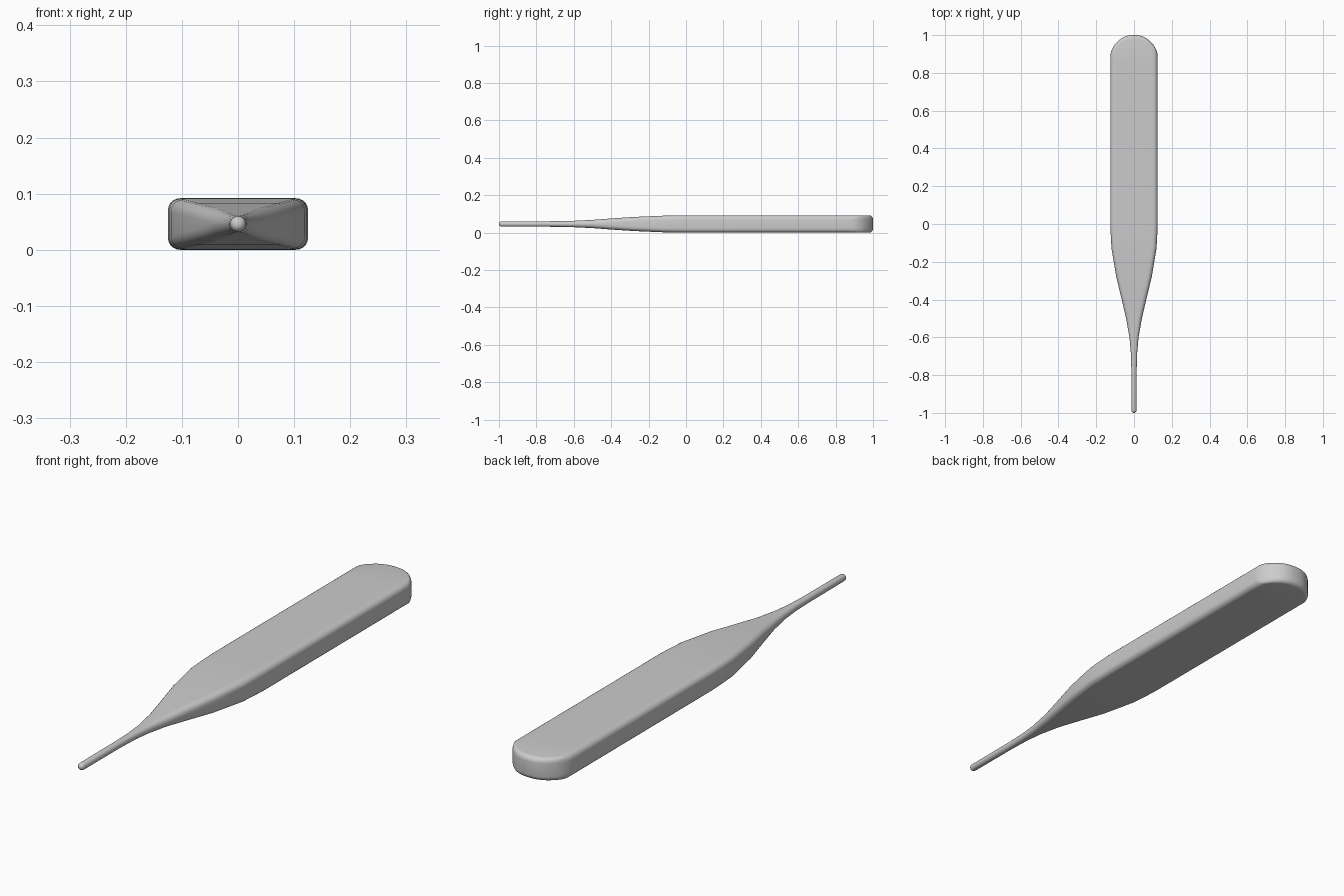
import bpy, bmesh, math

if "Cube" in bpy.data.objects:
    bpy.data.objects.remove(bpy.data.objects["Cube"])

MID = 0.046
ARC = 5     # segments per rounded corner
FLAT = 12   # segments across the broad faces


def upper_half(w, h, c):
    """Upper half of a rounded rectangle, from +x round to -x."""
    pts = [(w, 0.0)]
    for i in range(ARC + 1):
        a = math.pi / 2 * i / ARC
        pts.append((w - c + c * math.cos(a), h - c + c * math.sin(a)))
    for i in range(1, FLAT):
        pts.append(((w - c) * (1 - 2 * i / FLAT), h))
    for i in range(ARC + 1):
        a = math.pi / 2 * (1 + i / ARC)
        pts.append((-w + c + c * math.cos(a), h - c + c * math.sin(a)))
    pts.append((-w, 0.0))
    return pts


def add_ring(bm, w, h, y, c, bow=0.0):
    up = upper_half(w, h, c)
    pts = up + [(x, -z) for x, z in reversed(up[1:-1])]
    return [bm.verts.new((x, y - bow * (abs(x) / 0.125) ** 2.5, MID + z)) for x, z in pts]


def cap(bm, ring):
    """Close a ring with strips joining upper and lower points."""
    n, half = len(ring), len(ring) // 2
    for i in range(half):
        quad = [ring[i], ring[i + 1], ring[(n - i - 1) % n], ring[(n - i) % n]]
        bm.faces.new(list(dict.fromkeys(quad)))


bm = bmesh.new()
rings = []

# rounded handle tip
for i in range(1, 5):
    a = math.pi / 2 * i / 5
    r = 0.014 * math.sin(a)
    rings.append(add_ring(bm, r, r, -0.986 - 0.014 * math.cos(a), r * 0.95))

# handle and flaring neck: y, half width, half height
for y, w, h in [(-0.986, 0.014, 0.014), (-0.76, 0.0145, 0.0145), (-0.68, 0.017, 0.015),
                (-0.6, 0.024, 0.017), (-0.5, 0.042, 0.022), (-0.4, 0.065, 0.0295),
                (-0.28, 0.094, 0.0375), (-0.13, 0.119, 0.044), (-0.06, 0.123, 0.0455),
                (0.0, 0.125, 0.046), (0.85, 0.125, 0.046)]:
    rings.append(add_ring(bm, w, h, y, min(0.022, h * 0.95)))

# bowed blade end with rounded edge
R = 0.02
for i in range(6):
    a = math.pi / 2 * i / 5
    d = R * (1 - math.cos(a))
    rings.append(add_ring(bm, 0.125 - d, 0.046 - d, 1 - R + R * math.sin(a), 0.022 - d * 0.7, 0.085))

for a, b in zip(rings, rings[1:]):
    n = len(a)
    for i in range(n):
        j = (i + 1) % n
        bm.faces.new((a[i], a[j], b[j], b[i]))
cap(bm, rings[0])
cap(bm, rings[-1])
bmesh.ops.recalc_face_normals(bm, faces=bm.faces)

mesh = bpy.data.meshes.new("paddle")
bm.to_mesh(mesh)
bm.free()
paddle = bpy.data.objects.new("paddle", mesh)
bpy.context.collection.objects.link(paddle)
bpy.context.view_layer.objects.active = paddle
paddle.select_set(True)
bpy.ops.object.shade_smooth_by_angle(angle=math.radians(40))
